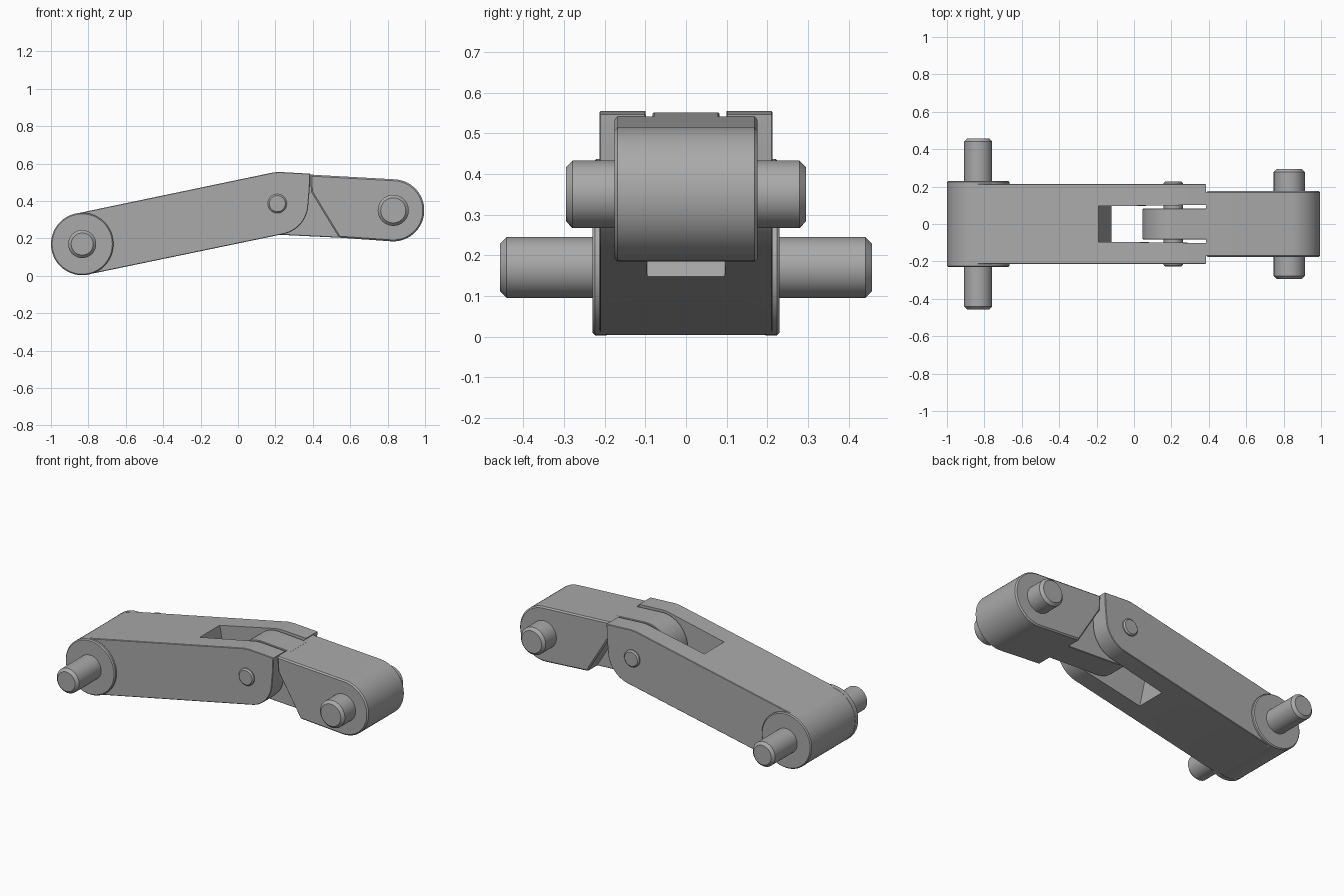
import bpy, bmesh
from math import sin, cos, radians

if "Cube" in bpy.data.objects:
    bpy.data.objects.remove(bpy.data.objects["Cube"], do_unlink=True)

steel = bpy.data.materials.new("steel_grey")
steel.use_nodes = True
GREY = (0.4, 0.4, 0.4, 1)
steel.diffuse_color = GREY
steel.node_tree.nodes["Principled BSDF"].inputs["Base Color"].default_value = GREY


def arc(center, radius, start, end, steps=28):
    """Points of an arc in the xz plane, angles in degrees."""
    angles = [radians(start + (end - start) * i / steps) for i in range(steps + 1)]
    return [(center[0] + radius * cos(a), center[1] + radius * sin(a)) for a in angles]


def prism(name, profile, y0, y1, bevel=0.0):
    """Extrude an xz profile between y0 and y1, optionally bevelling its rims."""
    bm = bmesh.new()
    front = bm.faces.new([bm.verts.new((x, y0, z)) for x, z in profile])
    extruded = bmesh.ops.extrude_face_region(bm, geom=[front])["geom"]
    for v in extruded:
        if isinstance(v, bmesh.types.BMVert):
            v.co.y = y1
    bmesh.ops.recalc_face_normals(bm, faces=bm.faces)
    if bevel:
        rims = [e for e in bm.edges if abs(e.verts[0].co.y - e.verts[1].co.y) < 1e-6]
        bmesh.ops.bevel(bm, geom=rims, offset=bevel, segments=1,
                        affect='EDGES', clamp_overlap=True)
    mesh = bpy.data.meshes.new(name)
    bm.to_mesh(mesh)
    bm.free()
    mesh.materials.append(steel)
    obj = bpy.data.objects.new(name, mesh)
    bpy.context.collection.objects.link(obj)
    return obj


def disc(name, center, radius, y0, y1, bevel):
    return prism(name, arc(center, radius, 0, 352.5, 47), y0, y1, bevel)


def smooth(obj):
    bpy.ops.object.select_all(action='DESELECT')
    obj.select_set(True)
    bpy.context.view_layer.objects.active = obj
    bpy.ops.object.shade_smooth_by_angle(angle=radians(25))


BIG_END = (-0.833, 0.17)
HINGE = (0.21, 0.386)
SMALL_END = (0.83, 0.35)
R = 0.166

# Long arm: rounded big end, angled top, curved fork tips
arm = prism("long_arm",
            arc(BIG_END, R, 101.7, 281.7)
            + arc(HINGE, R, 281.7, 360, 14)
            + [(0.383, 0.46), (0.386, 0.546), (0.225, 0.555), (0.19, 0.553)],
            -0.213, 0.213, 0.003)

# Fork slot: square to the arm and slightly wider towards the tips
slot = prism("slot_cutter",
             [(-0.21, 0.57), (-0.10, 0.05), (0.60, 0.05), (0.60, 0.70), (-0.21, 0.70)],
             -0.095, 0.095)
for v in slot.data.vertices:
    if v.co.x > 0.5:
        v.co.y *= 1.1
cut = arm.modifiers.new("fork_slot", 'BOOLEAN')
cut.operation = 'DIFFERENCE'
cut.solver = 'EXACT'
cut.object = slot
bpy.context.view_layer.objects.active = arm
bpy.ops.object.modifier_apply(modifier=cut.name)
bpy.data.objects.remove(slot, do_unlink=True)

# Short link: wide block with a slanted shoulder
block = prism("short_link_block",
              arc(SMALL_END, R, 86.8, -93.2)
              + [(0.54, 0.204), (0.39, 0.45), (0.386, 0.541)],
              -0.176, 0.176, 0.008)

# Narrow tongue that sits in the fork
tongue = prism("short_link_tongue",
               arc(HINGE, R, 86.8, 266.8)
               + [(0.54, 0.204), (0.56, 0.40), (0.42, 0.45), (0.41, 0.540)],
               -0.082, 0.082, 0.003)

parts = [arm, block, tongue]

# Raised bosses on both sides of the big end
for side, sign in (("left", 1), ("right", -1)):
    pos = "back" if sign > 0 else "front"
    parts.append(disc(pos + "_boss", BIG_END, R + 0.001, sign * 0.19, sign * 0.23, 0.006))

# Pins through the three joints
for name, center, radius, half, bevel in (
        ("big_end_pin", BIG_END, 0.075, 0.457, 0.016),
        ("hinge_pin", HINGE, 0.051, 0.228, 0.008),
        ("small_end_pin", SMALL_END, 0.083, 0.295, 0.016)):
    parts.append(disc(name, center, radius, -half, half, bevel))

for part in parts:
    smooth(part)
